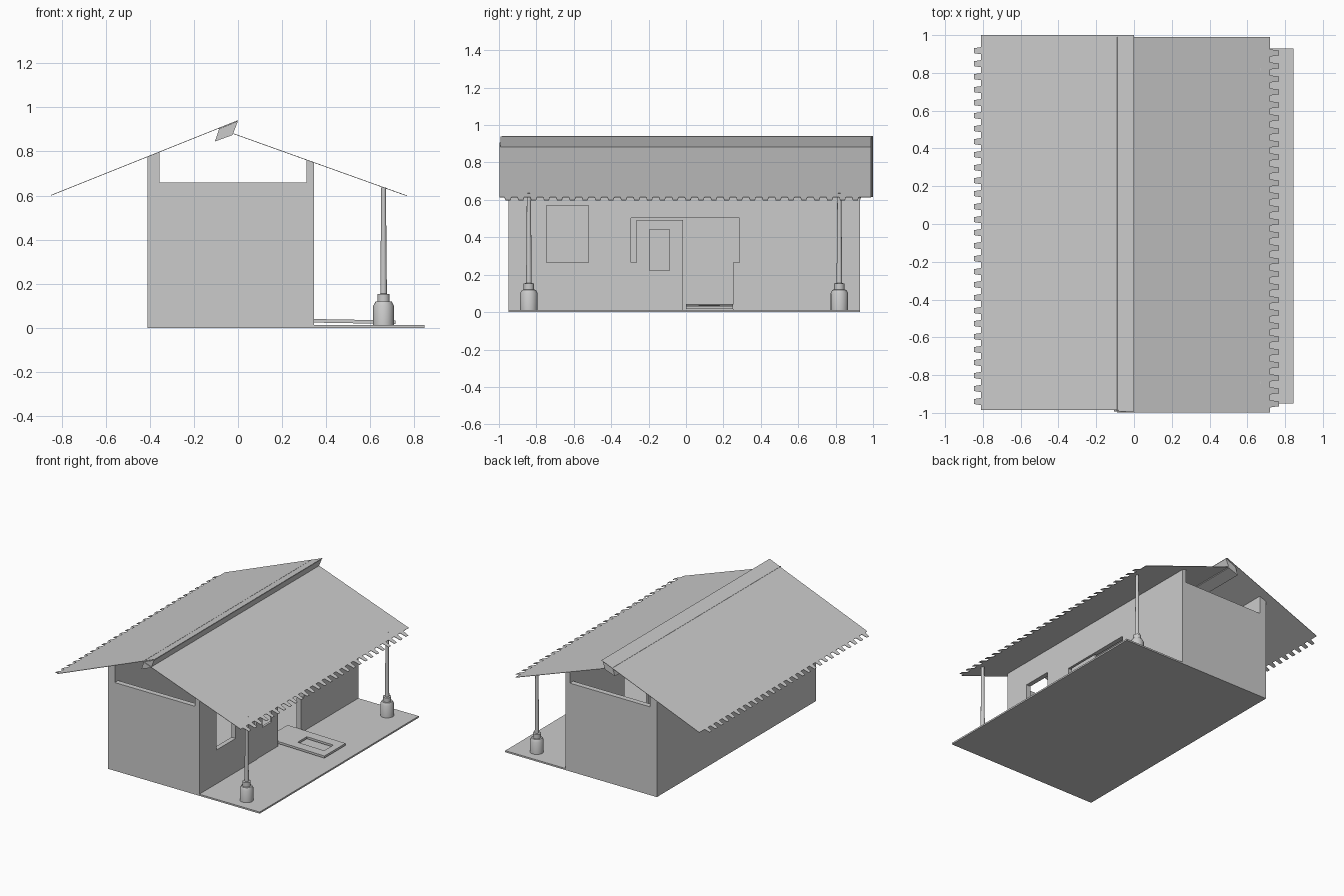
import bpy, bmesh, math
from mathutils import Matrix

if "Cube" in bpy.data.objects:
    bpy.data.objects.remove(bpy.data.objects["Cube"])


def make(name, verts, faces):
    me = bpy.data.meshes.new(name)
    me.from_pydata(verts, [], faces)
    bm = bmesh.new()
    bm.from_mesh(me)
    bmesh.ops.recalc_face_normals(bm, faces=bm.faces)
    bm.to_mesh(me)
    bm.free()
    ob = bpy.data.objects.new(name, me)
    bpy.context.collection.objects.link(ob)
    return ob


def prism(name, xz, y0, y1):
    """Extrude an x-z profile along y."""
    n = len(xz)
    verts = [(x, y, z) for y in (y0, y1) for x, z in xz]
    faces = [list(range(n)), list(range(2 * n - 1, n - 1, -1))]
    faces += [(i, (i + 1) % n, n + (i + 1) % n, n + i) for i in range(n)]
    return make(name, verts, faces)


def box(name, x0, x1, y0, y1, z0, z1):
    return prism(name, [(x0, z0), (x1, z0), (x1, z1), (x0, z1)], y0, y1)


def apply(ob, mod):
    bpy.context.view_layer.objects.active = ob
    bpy.ops.object.modifier_apply(modifier=mod.name)


def cut(ob, *dims):
    cutter = box("cutter", *dims)
    cutter.hide_render = True
    mod = ob.modifiers.new("cut", 'BOOLEAN')
    mod.operation, mod.solver, mod.object = 'DIFFERENCE', 'EXACT', cutter
    apply(ob, mod)
    bpy.data.objects.remove(cutter)


def left_z(x):
    return 0.94 + 0.4 * x


def right_z(x):
    return 0.873 - 0.358 * x


Y0, Y1 = -0.95, 0.93

# Floor and porch slab
box("floor_slab", -0.41, 0.845, Y0, Y1, 0, 0.012)

# Long side walls reach up to the sloping roof
prism("rear_wall", [(-0.41, 0), (-0.355, 0), (-0.355, left_z(-0.355)),
                    (-0.41, left_z(-0.41))], Y0, Y1)
porch_wall = prism("porch_wall", [(0.31, 0), (0.345, 0), (0.345, right_z(0.345)),
                                  (0.31, right_z(0.31))], Y0, Y1)
cut(porch_wall, 0.2, 0.5, -0.745, -0.52, 0.265, 0.57)
cut(porch_wall, 0.2, 0.5, -0.295, 0.285, 0.265, 0.502)
cut(porch_wall, 0.2, 0.5, -0.265, 0.25, 0.012, 0.3)

# Lower end walls leave the gables open
box("front_wall", -0.355, 0.31, Y0, Y0 + 0.04, 0, 0.66)
box("back_wall", -0.355, 0.31, Y1 - 0.04, Y1, 0, 0.66)


# Door leaves with a window hole: one standing, one fallen onto the porch
def door(name, y):
    ob = box(name, -0.008, 0.008, y, y + 0.25, 0, 0.48)
    cut(ob, -0.1, 0.1, y + 0.07, y + 0.178, 0.21, 0.43)
    return ob


door("standing_door", -0.265).location = (0.332, 0, 0.012)
fallen = door("fallen_door", 0.0)
fallen.location = (0.235, 0, 0.034)
fallen.rotation_euler = (0, math.radians(91), 0)


# Thin roof sheets with a fringe of tapered teeth at the eave
def roof(name, x_ridge, x_eave, x_tip, height, y0, y1, first, pitch, count):
    outline = [(x_ridge, y0), (x_eave, y0)]
    for i in range(count):
        y = first + i * pitch
        outline += [(x_eave, y - 0.019), (x_tip, y - 0.013),
                    (x_tip, y + 0.013), (x_eave, y + 0.019)]
    outline += [(x_eave, y1), (x_ridge, y1)]
    ob = make(name, [(x, y, height(x)) for x, y in outline],
              [list(range(len(outline)))])
    mod = ob.modifiers.new("sheet", 'SOLIDIFY')
    mod.thickness, mod.offset = 0.003, 0
    apply(ob, mod)


roof("rear_roof", 0.0, -0.81, -0.847, left_z, -0.985, 1.0, -0.94, 0.0688, 28)
roof("porch_roof", -0.09, 0.72, 0.766, right_z, -0.997, 0.99, -0.952, 0.0688, 28)

# Ridge beam between the two sheets
prism("ridge_beam", [(-0.105, 0.845), (-0.025, 0.874), (0, 0.938), (-0.085, 0.903)],
      -0.992, 0.99)


# Turned porch columns
def column(name, x, y):
    profile = [(0.047, 0.01), (0.047, 0.1), (0.037, 0.119), (0.028, 0.12),
               (0.028, 0.153), (0.015, 0.155), (0.012, 0.48), (0.011, 0.636)]
    n = 16
    verts = [(x + r * math.cos(2 * math.pi * k / n), y + r * math.sin(2 * math.pi * k / n), z)
             for r, z in profile for k in range(n)]
    faces = [(j * n + k, j * n + (k + 1) % n, (j + 1) * n + (k + 1) % n, (j + 1) * n + k)
             for j in range(len(profile) - 1) for k in range(n)]
    faces += [list(range(n)), list(range(len(verts) - n, len(verts)))]
    ob = make(name, verts, faces)
    bpy.ops.object.select_all(action='DESELECT')
    ob.select_set(True)
    bpy.context.view_layer.objects.active = ob
    bpy.ops.object.shade_smooth_by_angle(angle=math.radians(30))


column("front_column", 0.66, -0.84)
column("back_column", 0.66, 0.82)
